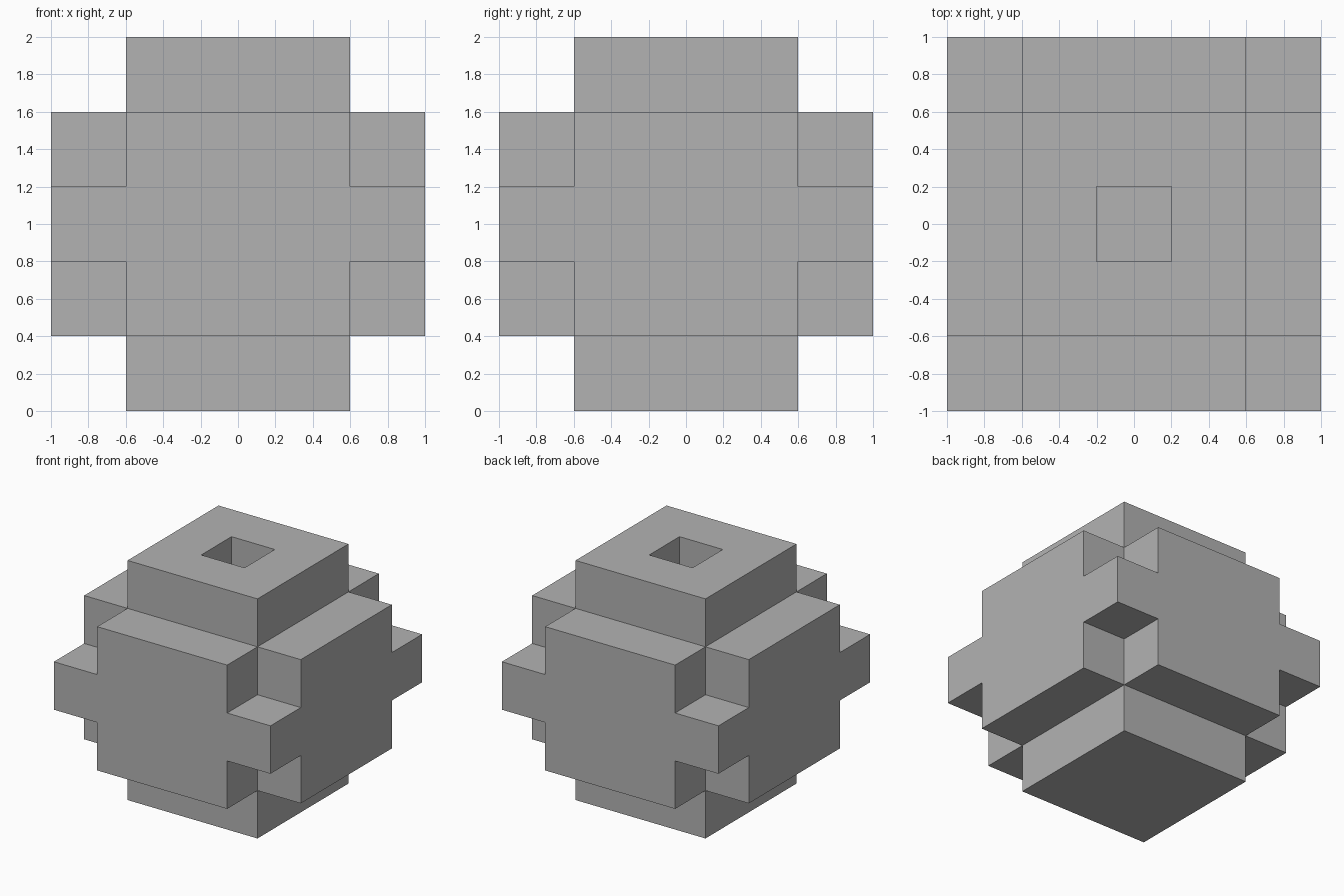
import bpy, bmesh, math

cube = bpy.data.objects.get("Cube")
if cube:
    bpy.data.objects.remove(cube, do_unlink=True)

UNIT = 0.4  # edge of one block

grey = bpy.data.materials.new("plain_grey")
grey.use_nodes = True
colour = (0.45, 0.45, 0.45, 1)
grey.diffuse_color = colour
grey.node_tree.nodes["Principled BSDF"].inputs["Base Color"].default_value = colour


def box(name, size, centre):
    """Box whose size and centre are counted in blocks."""
    mesh = bpy.data.meshes.new(name)
    bm = bmesh.new()
    bmesh.ops.create_cube(bm, size=1)
    for v in bm.verts:
        v.co = [(v.co[i] * size[i] + centre[i]) * UNIT for i in range(3)]
    bm.to_mesh(mesh)
    bm.free()
    mesh.materials.append(grey)
    obj = bpy.data.objects.new(name, mesh)
    bpy.context.collection.objects.link(obj)
    return obj


MID = (0, 0, 2.5)

# Upright column, forming the top and bottom plinths
body = box("block_body", (3, 3, 5), MID)

# Crossing bars, the middle plate with four corner lugs, and the top socket
parts = [
    (box("side_bar", (5, 3, 3), MID), "UNION"),
    (box("depth_bar", (3, 5, 3), MID), "UNION"),
    (box("middle_plate", (5, 5, 1), MID), "UNION"),
    (box("socket_cutter", (1, 1, 2), (0, 0, 5)), "DIFFERENCE"),
]
for part, operation in parts:
    part.hide_render = True
    mod = body.modifiers.new(part.name, "BOOLEAN")
    mod.operation = operation
    mod.solver = "EXACT"
    mod.object = part

# Bake the joined solid and drop the helpers
bpy.context.view_layer.update()
graph = bpy.context.evaluated_depsgraph_get()
solid = bpy.data.meshes.new_from_object(body.evaluated_get(graph))
body.modifiers.clear()
body.data = solid
for part, _ in parts:
    bpy.data.objects.remove(part, do_unlink=True)

# Merge coplanar faces so only true edges remain
bm = bmesh.new()
bm.from_mesh(solid)
bmesh.ops.remove_doubles(bm, verts=bm.verts, dist=0.0001)
bmesh.ops.dissolve_limit(bm, angle_limit=math.radians(1), verts=bm.verts, edges=bm.edges)
bm.to_mesh(solid)
bm.free()
solid.materials.clear()
solid.materials.append(grey)
for face in solid.polygons:
    face.material_index = 0
    face.use_smooth = False
